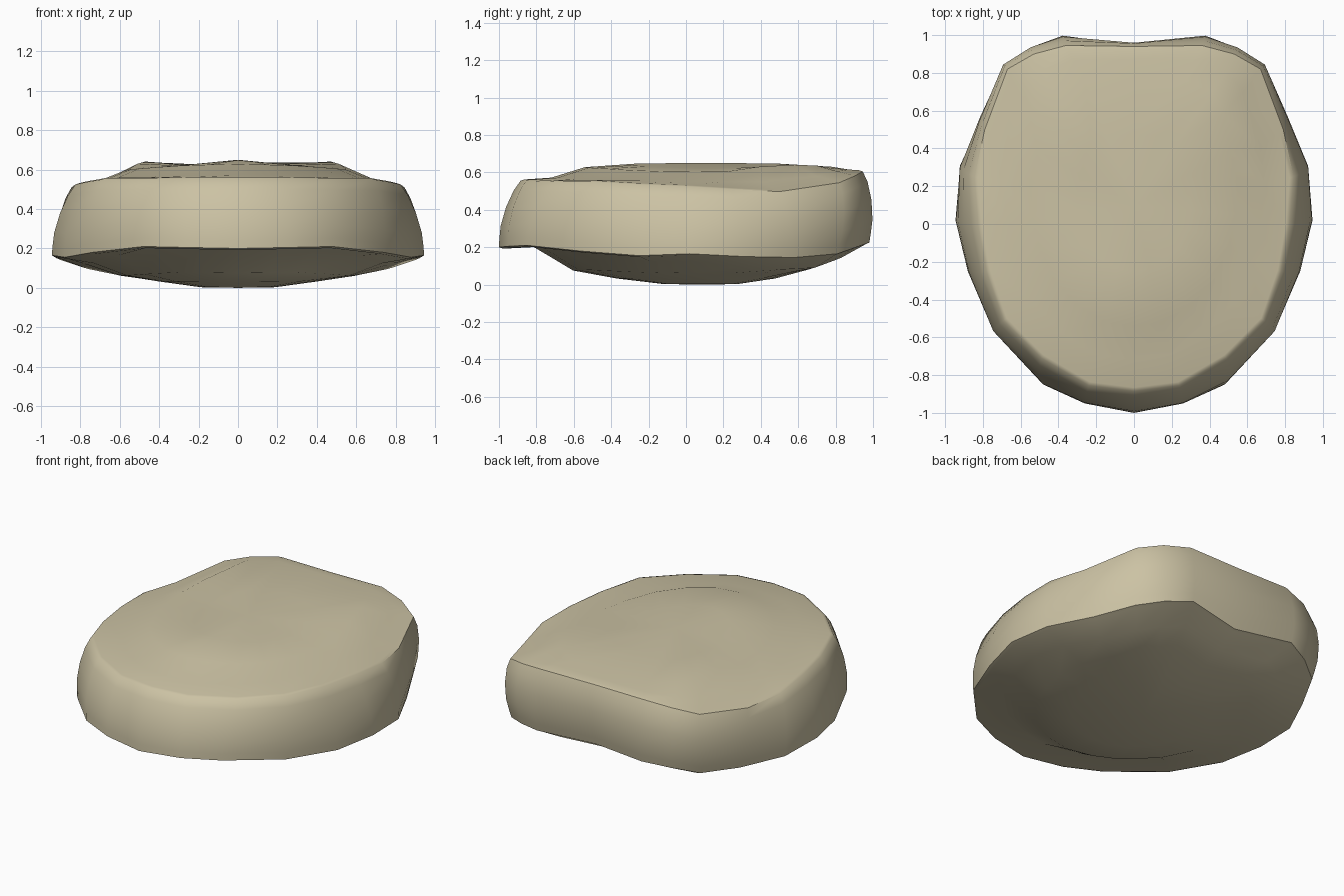
import bpy, bmesh, math

cube = bpy.data.objects.get("Cube")
if cube:
    bpy.data.objects.remove(cube, do_unlink=True)

# One colour for the whole disc
mat = bpy.data.materials.new("pale bone")
mat.use_nodes = True
colour = (0.60, 0.54, 0.37, 1)
mat.diffuse_color = colour
mat.node_tree.nodes["Principled BSDF"].inputs["Base Color"].default_value = colour

# Half outlines from front centre to back centre: the lower and upper rims
low_rim = [(0, -1, .20), (.26, -.95, .205), (.48, -.85, .21), (.74, -.57, .18),
           (.88, -.25, .155), (.945, .02, .165), (.92, .31, .15), (.79, .58, .145),
           (.67, .81, .165), (.53, .91, .20), (.37, .98, .225), (0, .91, .21)]
top_rim = [(0, -.885, .555), (.24, -.855, .555), (.49, -.71, .55), (.69, -.51, .55),
           (.78, -.25, .535), (.825, 0, .525), (.845, .25, .51), (.79, .5, .497),
           (.67, .82, .545), (.53, .9, .58), (.36, .945, .605), (0, .94, .605)]
# Foot and edge of the raised crown
foot = [(0, -.72, .572), (.2, -.69, .57), (.38, -.58, .565), (.52, -.42, .56),
        (.62, -.2, .555), (.67, 0, .55), (.69, .2, .55), (.67, .4, .55),
        (.58, .7, .58), (.49, .81, .605), (.32, .87, .615), (0, .87, .615)]
crown = [(0, -.54, .628), (.15, -.52, .625), (.3, -.43, .62), (.42, -.3, .612),
         (.5, -.12, .605), (.54, .05, .603), (.55, .22, .605), (.51, .39, .63),
         (.47, .58, .641), (.41, .7, .636), (.26, .77, .624), (0, .78, .63)]


def scaled(ring, s, z, blend=1.0):
    """Shrink a ring about the middle and draw its heights towards z."""
    return [(x * s, .1 + (y - .1) * s, h + (z - h) * blend) for x, y, h in ring]


def wall(t, out):
    """Wall ring part way up, pushed outward from the straight line."""
    ring = []
    for low, top in zip(low_rim, top_rim):
        x, y, z = [p + (q - p) * t for p, q in zip(low, top)]
        ring.append((x * (1 + out), y * (1 + out), z))
    return ring


# Underside shelf, shallow at the front and deeper towards the back
shelf = [(x, y, z - .04 - .05 * y) for x, y, z in scaled(low_rim, .83, 0, 0)]
# Crown summit, with a low ridge along the middle
summit = [(x, y, .648 - .09 * x) for x, y, z in scaled(crown, .55, 0)]

# Rings from the underside, over the wall and ledge, to the crown
rings = [
    scaled(low_rim, .2, .003),
    scaled(low_rim, .43, .033),
    scaled(low_rim, .64, .022, .7),
    shelf,
    [(x, y, z - .008) for x, y, z in scaled(low_rim, .98, 0, 0)],
    low_rim,
    wall(.12, .012),
    wall(.32, .029),
    wall(.60, .034),
    wall(.85, .022),
    top_rim,
    [(x * .975, y * .978, z + .007) for x, y, z in top_rim],
    foot,
    crown,
    summit,
]


def make_disc():
    bm = bmesh.new()
    loops = []
    for ring in rings:
        full = ring + [(-x, y, z) for x, y, z in reversed(ring[1:-1])]
        loops.append([bm.verts.new(p) for p in full])
    n = len(loops[0])
    for a, b in zip(loops, loops[1:]):
        for i in range(n):
            j = (i + 1) % n
            bm.faces.new((a[i], a[j], b[j], b[i]))
    # Close the underside and the crown with fans
    for loop, z in ((loops[0], 0), (loops[-1], .65)):
        centre = bm.verts.new((0, .1, z))
        for i in range(n):
            bm.faces.new((loop[i], loop[(i + 1) % n], centre))
    bmesh.ops.recalc_face_normals(bm, faces=bm.faces)
    mesh = bpy.data.meshes.new("disc")
    bm.to_mesh(mesh)
    bm.free()
    mesh.materials.append(mat)
    obj = bpy.data.objects.new("disc", mesh)
    bpy.context.collection.objects.link(obj)
    return obj


disc = make_disc()
bpy.ops.object.select_all(action="DESELECT")
disc.select_set(True)
bpy.context.view_layer.objects.active = disc
bpy.ops.object.shade_smooth_by_angle(angle=math.radians(42))
